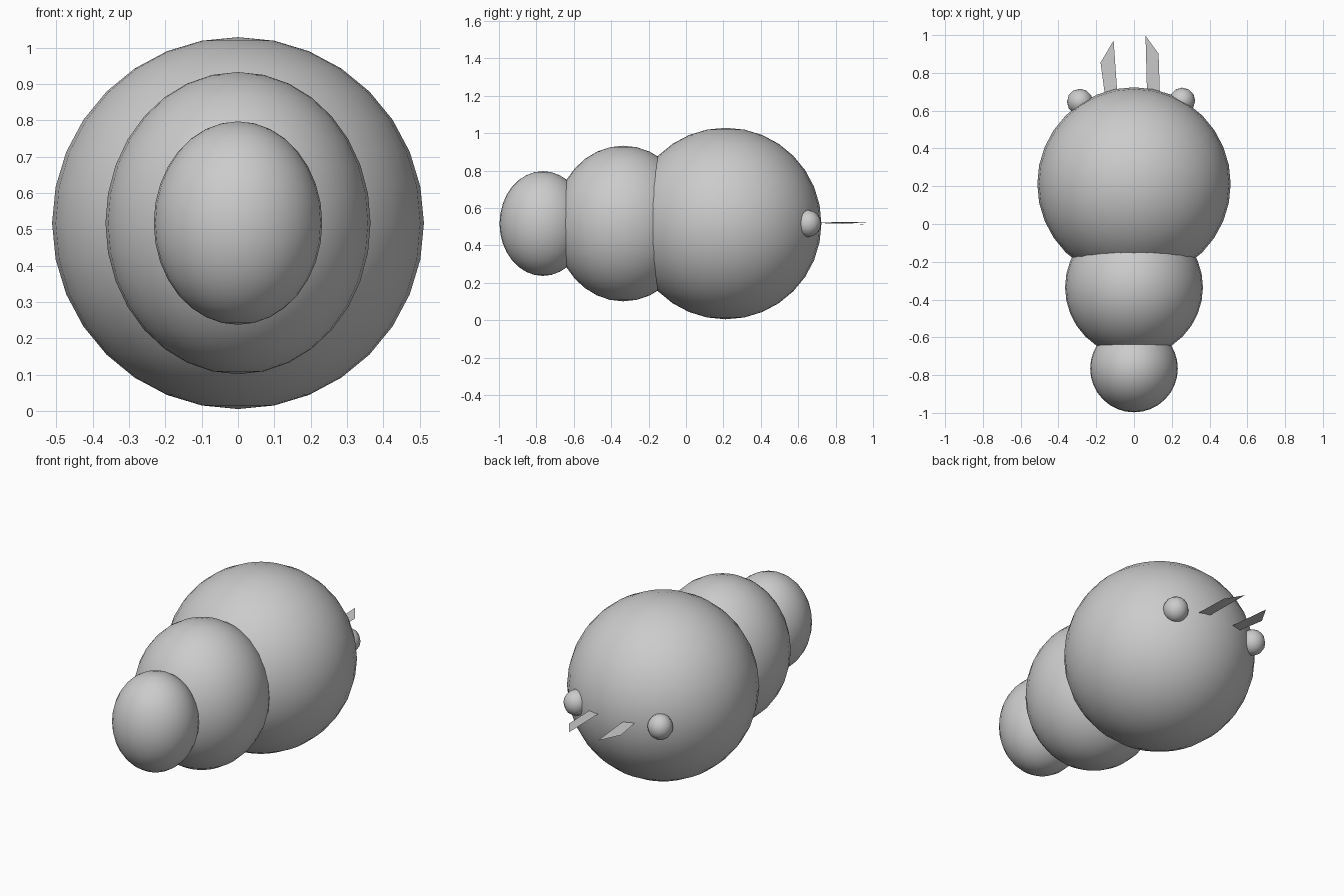
import bpy

if "Cube" in bpy.data.objects:
    bpy.data.objects.remove(bpy.data.objects["Cube"])

grey = bpy.data.materials.new("light_grey")
grey.diffuse_color = (0.6, 0.6, 0.6, 1)
grey.use_nodes = True
grey.node_tree.nodes["Principled BSDF"].inputs["Base Color"].default_value = grey.diffuse_color
Z = 0.517  # height of the body axis


def ball(name, centre, radii, segments, rings):
    bpy.ops.mesh.primitive_uv_sphere_add(segments=segments, ring_count=rings,
                                         radius=1, location=centre)
    ob = bpy.context.object
    ob.name = name
    ob.scale = radii
    bpy.ops.object.transform_apply(location=False, rotation=False, scale=True)
    bpy.ops.object.shade_smooth()
    ob.data.materials.append(grey)


def blade(name, points):
    mesh = bpy.data.meshes.new(name)
    mesh.from_pydata(points, [], [range(len(points))])
    mesh.materials.append(grey)
    bpy.context.collection.objects.link(bpy.data.objects.new(name, mesh))


# Body: three overlapping balls of growing size
ball("tail_segment", (0, -0.765, Z), (0.232, 0.232, 0.28), 32, 16)
ball("middle_segment", (0, -0.335, Z), (0.365, 0.368, 0.416), 32, 16)
ball("head", (0, 0.212, Z), (0.512, 0.512, 0.512), 32, 16)

# Eyes, slightly uneven
ball("left_eye", (-0.286, 0.647, Z), (0.069, 0.069, 0.072), 12, 8)
ball("right_eye", (0.255, 0.653, Z), (0.069, 0.069, 0.072), 12, 8)

# Thin flat antennae, rooted just inside the head
blade("left_antenna", [(-0.088, 0.69, 0.52), (-0.108, 0.971, 0.512),
                       (-0.177, 0.855, 0.518), (-0.155, 0.69, 0.523)])
blade("right_antenna", [(0.069, 0.69, 0.523), (0.137, 0.69, 0.52),
                        (0.13, 0.902, 0.52), (0.061, 0.997, 0.526)])
